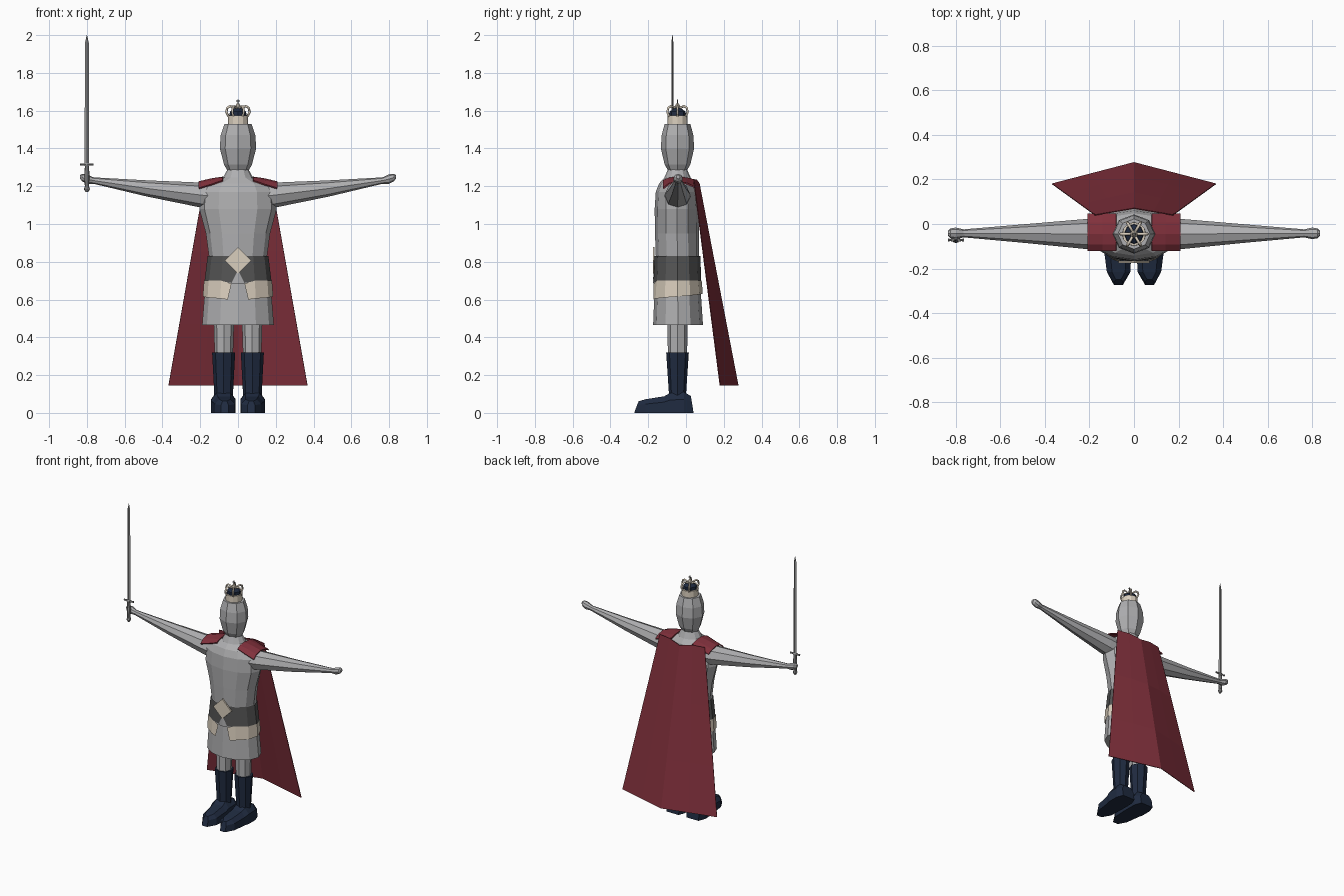
import bpy, bmesh, math
from mathutils import Vector

if "Cube" in bpy.data.objects:
    bpy.data.objects.remove(bpy.data.objects["Cube"])


def material(name, rgb):
    m = bpy.data.materials.new(name)
    m.diffuse_color = (*rgb, 1)
    m.use_nodes = True
    m.node_tree.nodes["Principled BSDF"].inputs["Base Color"].default_value = m.diffuse_color
    return m


ARMOUR = material("light grey", (0.43, 0.43, 0.44))
DARK = material("dark grey", (0.09, 0.09, 0.09))
RED = material("deep red", (0.22, 0.03, 0.045))
CREAM = material("cream", (0.70, 0.62, 0.51))
NAVY = material("navy", (0.014, 0.024, 0.052))
STEEL = material("steel grey", (0.30, 0.30, 0.30))
CY = -0.045  # body axis in y


def ring(axis, centre, a, b, n=8):
    """Polygon ring across an axis; a and b are its two half sizes."""
    pts = []
    for i in range(n):
        t = math.tau * i / n
        u, v = a * math.cos(t), b * math.sin(t)
        pts.append(Vector(centre) + Vector((u, v, 0) if axis == 'Z' else (0, u, v)))
    return pts


def loft(name, mat, rings, cap=True, closed=True):
    """Join rings of points with quads."""
    bm = bmesh.new()
    rows = [[bm.verts.new(p) for p in r] for r in rings]
    n = len(rows[0])
    for lo, hi in zip(rows, rows[1:]):
        for i in range(n if closed else n - 1):
            j = (i + 1) % n
            bm.faces.new((lo[i], lo[j], hi[j], hi[i]))
    if cap and closed:
        bm.faces.new(rows[0])
        bm.faces.new(rows[-1])
    bmesh.ops.recalc_face_normals(bm, faces=bm.faces)
    me = bpy.data.meshes.new(name)
    bm.to_mesh(me)
    bm.free()
    me.materials.append(mat)
    ob = bpy.data.objects.new(name, me)
    bpy.context.collection.objects.link(ob)
    return ob


def column(name, mat, rows, x=0, n=8, cap=True):
    """Vertical loft from rows of (z, y, rx, ry)."""
    return loft(name, mat, [ring('Z', (x, y, z), a, b, n) for z, y, a, b in rows], cap)


def box(name, mat, centre, size):
    x, y, z = centre
    sx, sy, sz = (s / 2 for s in size)
    rows = [[(x - sx, y - sy, h), (x + sx, y - sy, h), (x + sx, y + sy, h), (x - sx, y + sy, h)]
            for h in (z - sz, z + sz)]
    return loft(name, mat, rows)


def thicken(ob, t, offset=0):
    mod = ob.modifiers.new("thickness", 'SOLIDIFY')
    mod.thickness, mod.offset = t, offset


# Tunic body
column("tunic", ARMOUR, [
    (0.465, -0.042, 0.19, 0.132), (0.69, CY, 0.172, 0.12), (0.83, CY, 0.154, 0.115),
    (0.95, -0.047, 0.17, 0.117), (1.08, -0.048, 0.205, 0.118), (1.17, -0.05, 0.20, 0.11),
    (1.215, -0.047, 0.17, 0.095), (1.245, CY, 0.08, 0.07), (1.29, CY, 0.055, 0.05)], n=12)

# Head
column("head", ARMOUR, [
    (1.28, CY, 0.055, 0.048), (1.315, CY, 0.074, 0.068), (1.40, CY, 0.096, 0.088),
    (1.47, CY, 0.092, 0.084), (1.53, CY, 0.072, 0.068)])

# Waist belt, with the tunic showing in a notch at the front
column("belt", DARK, [(0.69, CY, 0.178, 0.126), (0.83, CY, 0.161, 0.121)], n=12, cap=False)
loft("belt_notch", ARMOUR, [
    [(-0.035, -0.168, 0.685), (0, -0.175, 0.685), (0.035, -0.168, 0.685)],
    [(-0.004, -0.173, 0.75), (0, -0.174, 0.75), (0.004, -0.173, 0.75)]], closed=False)
loft("belt_buckle", CREAM, [
    [(0.07, y, 0.807), (0, y, 0.877), (-0.07, y, 0.807), (0, y, 0.737)] for y in (-0.166, -0.176)])

for s, side in ((1, "left"), (-1, "right")):
    # Arm and hand
    loft("arm_" + side, ARMOUR, [ring('X', (s * x, y, z), a, b) for x, y, z, a, b in (
        (0.12, CY, 1.145, 0.07, 0.07), (0.21, CY, 1.155, 0.068, 0.065),
        (0.48, -0.043, 1.188, 0.043, 0.043), (0.765, -0.042, 1.230, 0.018, 0.017),
        (0.80, -0.042, 1.238, 0.026, 0.025), (0.825, -0.042, 1.246, 0.022, 0.020),
        (0.836, -0.042, 1.249, 0.010, 0.010))])

    # Shoulder plate
    plate = loft("shoulder_plate_" + side, RED, [
        [(s * x, CY + dy, z - drop) for dy, drop in
         ((-0.075, low), (-0.045, low * 0.3), (0.0, 0), (0.05, low * 0.25), (0.09, low * 0.8))]
        for x, z, low in ((0.08, 1.247, 0.018), (0.14, 1.238, 0.03), (0.207, 1.222, 0.034))],
        closed=False)
    thicken(plate, 0.008)

    # Hip guard wrapping from the front gap to the back
    guard = []
    for z0, z1, a, b, start in ((0.70, 0.70, 0.180, 0.128, -79), (0.60, 0.632, 0.186, 0.134, -73)):
        row = []
        for i, deg in enumerate((start, -60, -30, 0, 30, 60, 90)):
            t = math.radians(deg)
            z = z0 + (z1 - z0) * i / 6 - (0.015 if i == 0 and z0 > 0.65 else 0)
            row.append((s * a * math.cos(t), CY + b * math.sin(t), z))
        guard.append(row)
    loft("hip_guard_" + side, CREAM, guard, closed=False)

    # Leg, boot shaft and foot
    column("leg_" + side, ARMOUR, [(0.28, CY, 0.048, 0.05), (0.55, CY, 0.056, 0.056)], s * 0.075)
    column("boot_shaft_" + side, NAVY, [
        (0.05, CY, 0.05, 0.048), (0.11, CY, 0.05, 0.046), (0.32, CY, 0.061, 0.06)], s * 0.076)
    foot = []
    for y, x0, x1, zt, yl in ((0.025, 0.03, 0.125, 0.09, 0.015), (-0.01, 0.012, 0.143, 0.11, 0),
                              (-0.085, 0.012, 0.143, 0.105, 0), (-0.115, 0.012, 0.135, 0.088, 0),
                              (-0.215, 0.016, 0.122, 0.072, 0), (-0.25, 0.05, 0.09, 0.062, -0.024)):
        c = (x1 - x0) * 0.22
        foot.append([(s * x, y + d, z) for x, z, d in (
            (x0, 0, yl), (x0, zt * 0.65, yl * 0.4), (x0 + c, zt, 0),
            (x1 - c, zt, 0), (x1, zt * 0.65, yl * 0.4), (x1, 0, yl))])
    loft("boot_foot_" + side, NAVY, foot)

# Cape: flares down and back with a fold at its centre
cols = (-1, -0.5, 0, 0.5, 1)
cape = []
for k in (0, 0.35, 0.7, 1):
    w = 0.175 + (0.368 - 0.175) * k
    edge, mid = 0.04 + 0.14 * k, 0.07 + 0.206 * k
    cape.append([(w * c, mid + (edge - mid) * abs(c),
                  1.235 - (0.02 if c == 0 else 0) * (1 - k) - 1.09 * k) for c in cols])
thicken(loft("cape", RED, cape, closed=False), 0.004)

# Crown band, cap and six arches
column("crown_band", CREAM, [(1.525, CY, 0.054, 0.054), (1.575, CY, 0.053, 0.053)], n=12)
column("crown_cap", NAVY, [(1.57, CY, 0.045, 0.045), (1.595, CY, 0.043, 0.043),
                           (1.613, CY, 0.018, 0.018)])
arch = bpy.data.curves.new("crown_arches", 'CURVE')
arch.dimensions, arch.bevel_depth, arch.bevel_resolution = '3D', 0.0065, 0
for i in range(6):
    t = math.tau * i / 6
    path = ((0.05, 1.57), (0.062, 1.592), (0.057, 1.614), (0.042, 1.624), (0.022, 1.618), (0, 1.602))
    sp = arch.splines.new('POLY')
    sp.points.add(len(path) - 1)
    for p, (r, z) in zip(sp.points, path):
        p.co = (r * math.cos(t), CY + r * math.sin(t), z, 1)
arch.materials.append(CREAM)
bpy.context.collection.objects.link(bpy.data.objects.new("crown_arches", arch))
column("crown_finial", CREAM, [(1.60, CY, 0.008, 0.008), (1.62, CY, 0.016, 0.016),
                               (1.638, CY, 0.006, 0.006)])
box("crown_cross_post", DARK, (0, CY, 1.646), (0.005, 0.005, 0.028))
box("crown_cross_bar", DARK, (0, CY, 1.650), (0.019, 0.005, 0.005))

# Sword held upright
SX, SY = -0.80, -0.072
column("sword_blade", STEEL, [(1.31, SY, 0.0125, 0.006), (1.96, SY, 0.010, 0.005),
                              (2.0, SY, 0.001, 0.001)], SX, 4)
loft("sword_guard", STEEL, [ring('X', (SX + x, SY, 1.315), r, r, 6) for x, r in (
    (-0.036, 0.007), (-0.025, 0.005), (0, 0.010), (0.025, 0.005), (0.036, 0.007))])
column("sword_grip", STEEL, [(1.20, SY, 0.011, 0.011), (1.26, SY, 0.014, 0.013),
                             (1.315, SY, 0.010, 0.010)], SX)
column("sword_pommel", STEEL, [(1.17, SY, 0.008, 0.008), (1.185, SY, 0.016, 0.014),
                               (1.203, SY, 0.010, 0.010)], SX)
